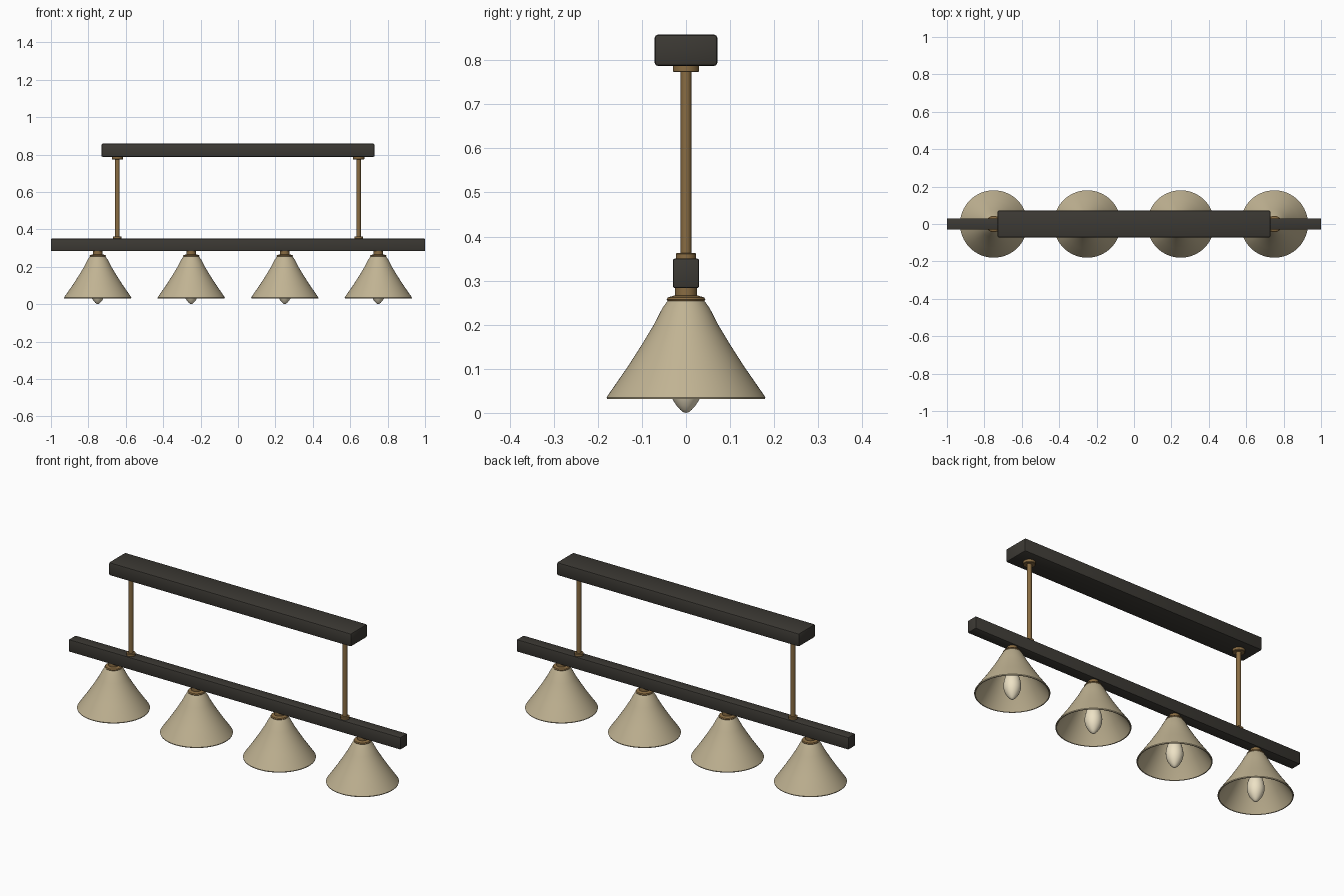
import bpy, bmesh, math

if "Cube" in bpy.data.objects:
    bpy.data.objects.remove(bpy.data.objects["Cube"])


def material(name, color):
    m = bpy.data.materials.new(name)
    m.diffuse_color = (*color, 1)
    m.use_nodes = True
    m.node_tree.nodes["Principled BSDF"].inputs["Base Color"].default_value = m.diffuse_color
    return m


DARK = material("dark_metal", (0.045, 0.041, 0.034))
BRASS = material("brass", (0.25, 0.15, 0.055))
CREAM = material("cream_shade", (0.53, 0.45, 0.29))
GLASS = material("bulb_glass", (0.85, 0.76, 0.56))


def finish(name, bm, mat, angle=35):
    bmesh.ops.recalc_face_normals(bm, faces=bm.faces)
    me = bpy.data.meshes.new(name)
    bm.to_mesh(me)
    bm.free()
    me.materials.append(mat)
    ob = bpy.data.objects.new(name, me)
    bpy.context.collection.objects.link(ob)
    bpy.ops.object.select_all(action='DESELECT')
    ob.select_set(True)
    bpy.context.view_layer.objects.active = ob
    bpy.ops.object.shade_smooth_by_angle(angle=math.radians(angle))
    return ob


def bar(name, length, depth, z0, z1, bevel):
    bm = bmesh.new()
    bmesh.ops.create_cube(bm, size=1)
    for v in bm.verts:
        v.co = (v.co.x * length, v.co.y * depth, (z0 + z1) / 2 + v.co.z * (z1 - z0))
    bmesh.ops.bevel(bm, geom=bm.edges[:], offset=bevel, segments=2, profile=0.5, affect='EDGES')
    return finish(name, bm, DARK, 30)


def lathe(name, x, profile, mat, closed=False, steps=48):
    """Spin a (radius, z) profile around the vertical axis at x."""
    bm = bmesh.new()
    vs = [bm.verts.new((r, 0, z)) for r, z in profile]
    edges = [bm.edges.new(p) for p in zip(vs, vs[1:])]
    if closed:
        edges.append(bm.edges.new((vs[-1], vs[0])))
    bmesh.ops.spin(bm, geom=vs + edges, cent=(0, 0, 0), axis=(0, 0, 1),
                   angle=2 * math.pi, steps=steps)
    bmesh.ops.remove_doubles(bm, verts=bm.verts, dist=1e-5)
    bmesh.ops.translate(bm, verts=bm.verts, vec=(x, 0, 0))
    return finish(name, bm, mat)


def disc(name, x, r, z0, z1, bevel=0.002):
    prof = [(0, z0), (r - bevel, z0), (r, z0 + bevel),
            (r, z1 - bevel), (r - bevel, z1), (0, z1)]
    return lathe(name, x, prof, BRASS, steps=32)


# Ceiling canopy and main beam
bar("ceiling_canopy", 1.46, 0.142, 0.787, 0.858, 0.007)
bar("main_beam", 2.0, 0.06, 0.283, 0.35, 0.005)

# Suspension rods with collars
for side, x in (("left", -0.645), ("right", 0.645)):
    disc(f"{side}_rod", x, 0.012, 0.345, 0.79)
    disc(f"{side}_upper_collar", x, 0.03, 0.773, 0.789)
    disc(f"{side}_lower_collar", x, 0.023, 0.348, 0.363)

# Four lamps: socket, cap, hollow shade and candle bulb
outer = [(0.042, 0.254), (0.054, 0.237), (0.073, 0.2), (0.1, 0.155),
         (0.132, 0.105), (0.177, 0.04), (0.18, 0.035), (0.179, 0.031)]
inner = [(0.174, 0.031), (0.171, 0.037), (0.127, 0.103), (0.095, 0.152),
         (0.068, 0.197), (0.049, 0.234), (0.037, 0.25)]
bulb = [(0, 0.0), (0.006, 0.0015), (0.013, 0.007), (0.021, 0.016), (0.029, 0.028),
        (0.036, 0.042), (0.041, 0.06), (0.042, 0.078), (0.039, 0.1),
        (0.032, 0.125), (0.023, 0.15), (0.018, 0.17), (0, 0.17)]
for i in range(4):
    x = -0.75 + 0.5 * i
    disc(f"lamp_neck_{i + 1}", x, 0.025, 0.262, 0.285)
    lathe(f"shade_cap_{i + 1}", x, [(0, 0.25), (0.041, 0.252), (0.044, 0.257),
                                    (0.041, 0.262), (0.027, 0.266), (0, 0.266)], BRASS)
    disc(f"bulb_socket_{i + 1}", x, 0.022, 0.16, 0.252)
    lathe(f"shade_{i + 1}", x, outer + inner, CREAM, closed=True, steps=64)
    lathe(f"bulb_{i + 1}", x, bulb, GLASS, steps=32)
